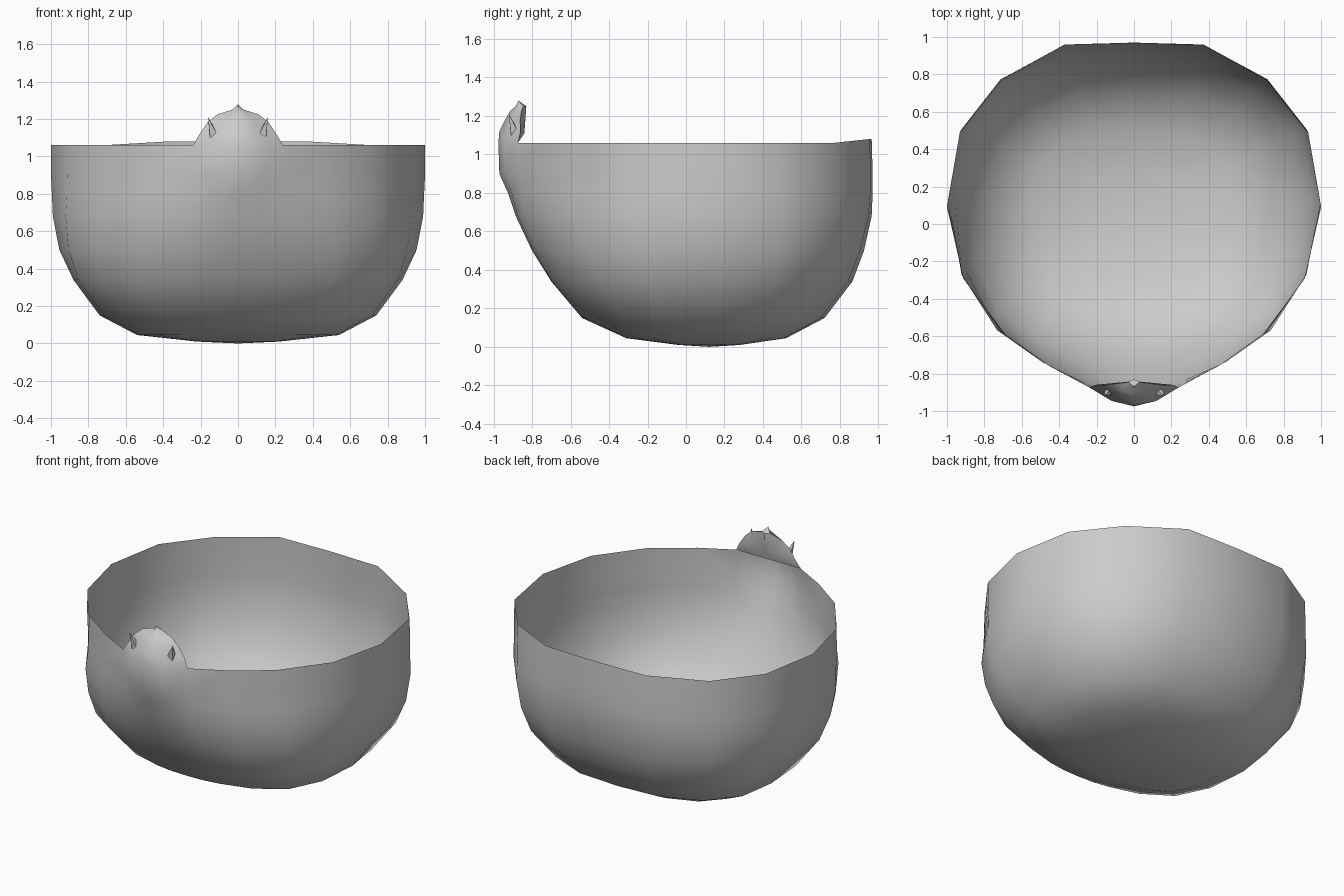
import bpy, bmesh, math
from mathutils import Vector

cube = bpy.data.objects.get("Cube")
if cube:
    bpy.data.objects.remove(cube)

grey = bpy.data.materials.new("plain grey")
grey.use_nodes = True
grey.diffuse_color = (0.6, 0.6, 0.6, 1)
grey.node_tree.nodes["Principled BSDF"].inputs["Base Color"].default_value = (0.6, 0.6, 0.6, 1)


def finish(bm, name, angle):
    bmesh.ops.recalc_face_normals(bm, faces=bm.faces)
    mesh = bpy.data.meshes.new(name)
    bm.to_mesh(mesh)
    bm.free()
    mesh.materials.append(grey)
    obj = bpy.data.objects.new(name, mesh)
    bpy.context.collection.objects.link(obj)
    bpy.ops.object.select_all(action="DESELECT")
    obj.select_set(True)
    bpy.context.view_layer.objects.active = obj
    bpy.ops.object.shade_smooth_by_angle(angle=math.radians(angle))
    return obj


def bridge(bm, a, b, closed=False):
    for i in range(len(a) if closed else len(a) - 1):
        j = (i + 1) % len(a)
        bm.faces.new((a[i], a[j], b[j], b[i]))


def fan(bm, loop, centre):
    for i, v in enumerate(loop):
        bm.faces.new((v, loop[(i + 1) % len(loop)], centre))


def mirrored(half):
    return half + [(-x, t) for x, t in half[-2:0:-1]]


# Bowl outlines from back to front: narrow-fronted rim, fuller underside
rim = mirrored([(0, 1), (.37, .99), (.71, .79), (.93, .495), (1, .075), (.91, -.33),
                (.69, -.64), (.45, -.82), (.24, -.94), (.12, -.985), (0, -1)])
under = mirrored([(0, 1), (.4, .97), (.74, .8), (.95, .5), (1, .1), (.97, -.35),
                  (.83, -.69), (.58, -.88), (.3, -.97), (.15, -.995), (0, -1)])

# height, half width, front, back, throat bulge, blend from rim to underside
levels = [(1.06, 1, -.93, .965, .045, 0), (.9, 1, -.925, .97, .045, .05),
          (.8, .995, -.91, .97, .015, .15), (.68, .99, -.885, .965, 0, .35),
          (.5, .955, -.80, .925, 0, .65), (.34, .88, -.70, .865, 0, 1),
          (.15, .74, -.54, .72, 0, 1), (.045, .54, -.31, .52, 0, 1),
          (.01, .22, -.04, .28, 0, 1)]

bm = bmesh.new()
rings = []
for z, w, front, back, bulge, blend in levels:
    ring = []
    for a, b in zip(rim, under):
        x, t = Vector(a).lerp(Vector(b), blend)
        y = (front + back) / 2 + t * (back - front) / 2
        if t < -.96:
            y -= bulge * (1 - abs(x) * 2.8)
        lift = .02 if z > 1 and y > .9 else 0
        ring.append(bm.verts.new((x * w, y, z + lift)))
    rings.append(ring)
for a, b in zip(rings, rings[1:]):
    bridge(bm, a, b, True)
fan(bm, rings[-1], bm.verts.new((0, .12, 0)))

# Head front grows out of the rim (height, half width, edge, cheek, centre)
rows = [(1.12, .205, -.86, -.925, -.97), (1.18, .165, -.862, -.905, -.94),
        (1.225, .11, -.855, -.885, -.915), (1.25, .03, -.845, -.865, -.885)]
grid = [rings[0][8:13]]
for z, w, edge, cheek, mid in rows:
    grid.append([bm.verts.new((w * f, y, z)) for f, y in
                 ((1, edge), (.5, cheek), (0, mid), (-.5, cheek), (-1, edge))])
for a, b in zip(grid, grid[1:]):
    bridge(bm, a, b)
crown = bm.verts.new((0, -.83, 1.25))
fan(bm, grid[-1] + [crown], bm.verts.new((0, -.87, 1.28)))

# Rear of the head closes the crest down to the rim
crest = [r[0] for r in grid] + [crown] + [r[-1] for r in reversed(grid)]
crest = [v.co.copy() for v in crest]
finish(bm, "bowl_with_head", 80)
bm = bmesh.new()
fan(bm, [bm.verts.new(co) for co in crest], bm.verts.new((0, -.84, 1.11)))
finish(bm, "head_rear", 30)

# Small brow horns
for side, name in ((1, "left_horn"), (-1, "right_horn")):
    start = Vector((side * .13, -.89, 1.11))
    end = Vector((side * .16, -.92, 1.21))
    bm = bmesh.new()
    bmesh.ops.create_cone(bm, cap_ends=True, segments=4, radius1=.03,
                          radius2=0, depth=(end - start).length)
    horn = finish(bm, name, 30)
    horn.location = (start + end) / 2
    horn.rotation_euler = (end - start).to_track_quat("Z", "Y").to_euler()
